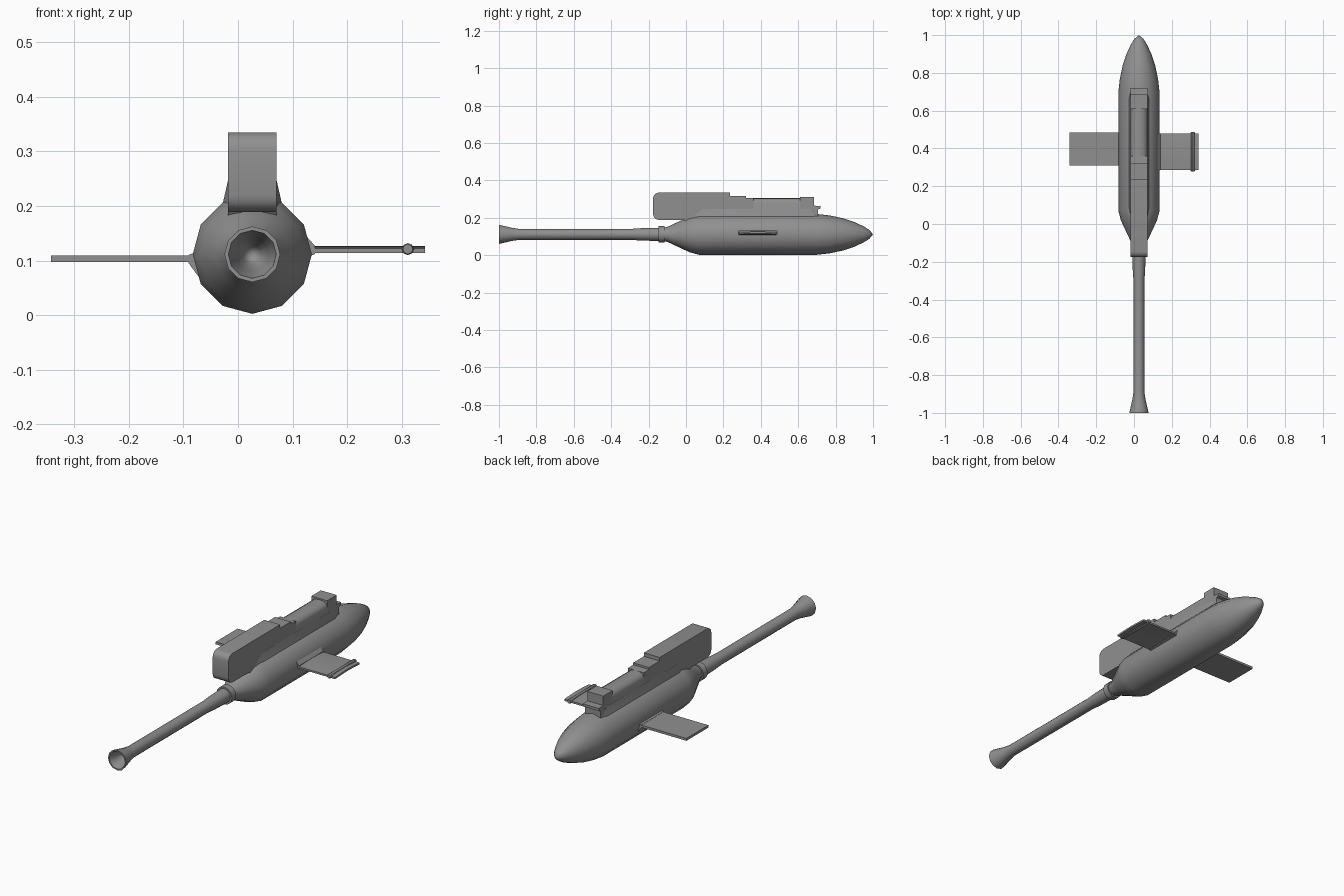
import bpy, bmesh, math
from mathutils import Vector

if "Cube" in bpy.data.objects:
    bpy.data.objects.remove(bpy.data.objects["Cube"])

CX, CZ = 0.0262, 0.1115   # axis of the body and the barrel

grey = bpy.data.materials.new("dark_grey")
grey.diffuse_color = (0.28, 0.28, 0.28, 1)
grey.use_nodes = True
grey.node_tree.nodes["Principled BSDF"].inputs["Base Color"].default_value = grey.diffuse_color


def finish(name, bm, angle=35):
    bmesh.ops.recalc_face_normals(bm, faces=bm.faces)
    me = bpy.data.meshes.new(name)
    bm.to_mesh(me)
    bm.free()
    me.materials.append(grey)
    ob = bpy.data.objects.new(name, me)
    bpy.context.collection.objects.link(ob)
    bpy.context.view_layer.objects.active = ob
    ob.select_set(True)
    bpy.ops.object.shade_smooth_by_angle(angle=math.radians(angle))
    ob.select_set(False)
    return ob


def lathe(name, profile, sides=12, x=CX, z=CZ, angle=40):
    """Skin rings (y, radius) around an axis along y."""
    bm = bmesh.new()
    rings = []
    for y, r in profile:
        if r == 0:
            rings.append([bm.verts.new((x, y, z))] * sides)
        else:
            rings.append([bm.verts.new((x + r * math.sin(math.tau * i / sides), y,
                                        z + r * math.cos(math.tau * i / sides)))
                          for i in range(sides)])
    for a, b in zip(rings, rings[1:]):
        for i in range(sides):
            j = (i + 1) % sides
            bm.faces.new(list(dict.fromkeys((a[i], a[j], b[j], b[i]))))
    return finish(name, bm, angle)


def slab(name, outline, x0, x1, angle=35):
    """Extrude a side outline of (y, z) points from x0 to x1."""
    bm = bmesh.new()
    f = bm.faces.new([bm.verts.new((x0, y, z)) for y, z in outline])
    new = bmesh.ops.extrude_face_region(bm, geom=[f])['geom']
    bmesh.ops.translate(bm, vec=Vector((x1 - x0, 0, 0)),
                        verts=[v for v in new if isinstance(v, bmesh.types.BMVert)])
    return finish(name, bm, angle)


def loft(name, sections, angle=35):
    """Join closed sections that have equal point counts and cap the ends."""
    bm = bmesh.new()
    rings = [[bm.verts.new(p) for p in s] for s in sections]
    n = len(rings[0])
    for a, b in zip(rings, rings[1:]):
        for i in range(n):
            bm.faces.new((a[i], a[(i + 1) % n], b[(i + 1) % n], b[i]))
    bm.faces.new(rings[0])
    bm.faces.new(rings[-1])
    return finish(name, bm, angle)


def arc(cy, cz, r, a0, a1, n=4):
    return [(cy + r * math.cos(math.radians(a0 + (a1 - a0) * i / n)),
             cz + r * math.sin(math.radians(a0 + (a1 - a0) * i / n))) for i in range(n + 1)]


# main hull with pointed nose
lathe("hull", [(-0.12, 0), (-0.12, 0.036), (-0.10, 0.04), (-0.04, 0.068), (0.02, 0.096),
               (0.07, 0.109), (0.70, 0.109), (0.77, 0.101), (0.84, 0.086), (0.90, 0.066),
               (0.95, 0.043), (0.98, 0.024), (1.0, 0)])

# long barrel with flared hollow muzzle
lathe("barrel", [(-0.11, 0.036), (-0.24, 0.033), (-0.30, 0.029), (-0.89, 0.029),
                 (-0.93, 0.035), (-1.0, 0.051), (-1.0, 0.044), (-0.95, 0.03),
                 (-0.88, 0.017), (-0.86, 0)])
lathe("barrel_collar", [(-0.115, 0.03), (-0.115, 0.044), (-0.148, 0.044), (-0.148, 0.03)])

# upper housing: overhanging front box with a stepped top
X0, X1 = -0.018, 0.0705
slab("upper_housing",
     arc(-0.145, 0.22, 0.031, 270, 180) + arc(-0.145, 0.304, 0.031, 180, 90)
     + [(0.235, 0.335), (0.235, 0.317), (0.32, 0.317), (0.32, 0.307), (0.36, 0.305),
        (0.36, 0.15), (0.02, 0.15), (-0.01, 0.189)], X0, X1)

# rear housing with a rounded crown
w = (X1 - X0) / 2
crown = [(-w, 0.15), (-w, 0.28), (-w * .85, 0.294), (-w * .5, 0.303), (0, 0.306),
         (w * .5, 0.303), (w * .85, 0.294), (w, 0.28), (w, 0.15)]
loft("rear_housing", [[(CX + dx, y, z) for dx, z in crown] for y in (0.355, 0.62)], 60)
slab("rear_mount", [(0.61, 0.312), (0.685, 0.312), (0.685, 0.265), (0.72, 0.263),
                    (0.72, 0.25), (0.705, 0.245), (0.705, 0.15), (0.61, 0.15)], X0, X1)

# fairing between the hull and the housing
fair = [(-0.068, 0.165), (-0.054, 0.205), (-0.0445, 0.247),
        (0.0445, 0.247), (0.054, 0.205), (0.068, 0.165)]
small = [(-0.043, 0.16), (-0.043, 0.18), (-0.043, 0.20),
         (0.043, 0.20), (0.043, 0.18), (0.043, 0.16)]
loft("housing_fairing", [[(CX + dx, y, z) for dx, z in s]
                         for y, s in ((0.025, small), (0.09, fair), (0.66, fair), (0.715, small))])


# side wings
def wing(name, xs, front, back, z, t, camber):
    n = 6
    top = [(front + (back - front) * i / n, z + camber * math.sin(math.pi * i / n))
           for i in range(n + 1)]
    return slab(name, [(y, h + t / 2) for y, h in top]
                + [(y, h - t / 2) for y, h in reversed(top)], *xs)


def root(name, front, back, inner, outer):
    """Short flare from the hull to the wing; ends are (x, bottom, top)."""
    loft(name, [[(x, front, lo), (x, back, lo), (x, back, hi), (x, front, hi)]
                for x, lo, hi in (inner, outer)])


wing("left_wing", (-0.342, -0.05), 0.31, 0.485, 0.103, 0.012, 0)
wing("right_wing", (0.10, 0.342), 0.285, 0.48, 0.118, 0.009, 0.004)
root("left_wing_root", 0.31, 0.485, (-0.072, 0.07, 0.118), (-0.091, 0.096, 0.110))
root("right_wing_root", 0.285, 0.48, (0.125, 0.105, 0.145), (0.141, 0.112, 0.127))

# rod across the right wing tip
lathe("wing_tip_rod", [(0.278, 0), (0.278, 0.009), (0.282, 0.011), (0.484, 0.011),
                       (0.488, 0.009), (0.488, 0)], sides=8, x=0.311, z=0.121)
